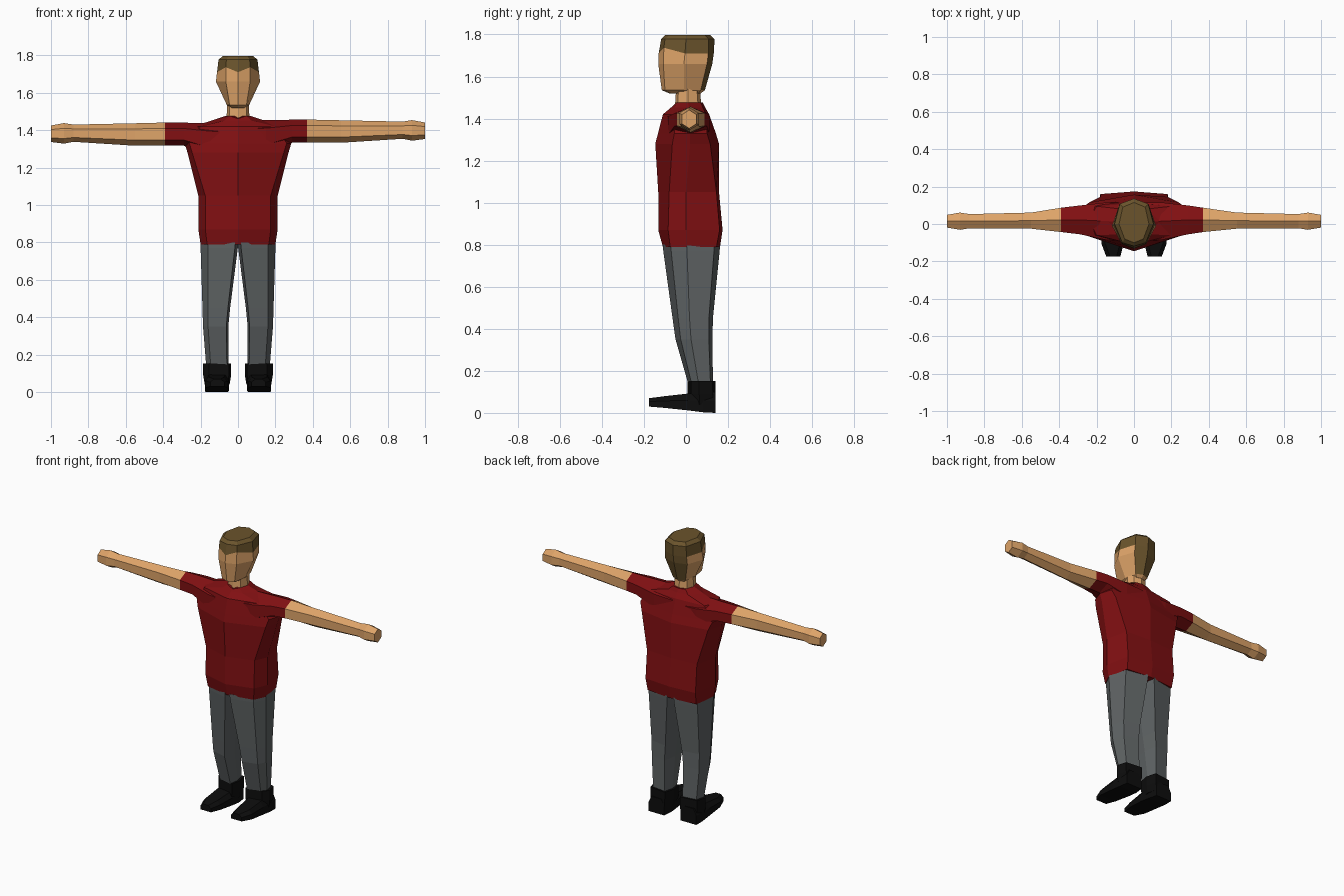
import bpy
import bmesh
from mathutils import Vector

if "Cube" in bpy.data.objects:
    bpy.data.objects.remove(bpy.data.objects["Cube"])


def material(name, rgb):
    mat = bpy.data.materials.new(name)
    mat.use_nodes = True
    mat.diffuse_color = (*rgb, 1)
    mat.node_tree.nodes["Principled BSDF"].inputs["Base Color"].default_value = (*rgb, 1)
    return mat


skin = material("skin", (0.73, 0.37, 0.14))
shirt = material("red shirt", (0.22, 0.005, 0.006))
trouser = material("grey trousers", (0.115, 0.127, 0.13))
hair = material("brown hair", (0.145, 0.088, 0.025))
leather = material("black leather", (0.004, 0.004, 0.004))


def loft(name, rings, mats, rule=None):
    """Skin a closed tube over equally sized rings; rule(face) picks the material."""
    bm = bmesh.new()
    loops = [[bm.verts.new(p) for p in ring] for ring in rings]
    n = len(loops[0])
    for low, high in zip(loops, loops[1:]):
        for i in range(n):
            j = (i + 1) % n
            bm.faces.new((low[i], low[j], high[j], high[i]))
    bm.faces.new(loops[0][::-1])
    bm.faces.new(loops[-1])
    bmesh.ops.recalc_face_normals(bm, faces=bm.faces)
    if rule:
        for face in bm.faces:
            face.material_index = rule(face)
    mesh = bpy.data.meshes.new(name)
    bm.to_mesh(mesh)
    bm.free()
    for mat in mats:
        mesh.materials.append(mat)
    obj = bpy.data.objects.new(name, mesh)
    bpy.context.collection.objects.link(obj)
    return obj


def symmetric(z, half):
    """Ring from a half outline that runs from front centre to back centre."""
    full = half + [(-x, y) for x, y in reversed(half[1:-1])]
    return [Vector((x, y, z)) for x, y in full]


# Shirt body
torso = [
    symmetric(0.79, [(0, -.11), (.165, -.075), (.2, 0), (.175, .145), (0, .162)]),
    symmetric(0.87, [(0, -.132), (.175, -.085), (.212, 0), (.18, .16), (0, .174)]),
    symmetric(1.05, [(0, -.132), (.175, -.08), (.212, 0), (.18, .145), (0, .157)]),
    symmetric(1.28, [(0, -.146), (.245, -.065), (.27, .02), (.24, .115), (0, .157)]),
    symmetric(1.33, [(0, -.133), (.26, -.055), (.285, .02), (.26, .1), (0, .142)]),
    symmetric(1.42, [(0, -.11), (.2, -.06), (.24, .02), (.2, .095), (0, .11)]),
    symmetric(1.452, [(0, -.072), (.07, -.055), (.14, .015), (.07, .08), (0, .092)]),
    symmetric(1.476, [(0, -.055), (.045, -.045), (.068, .01), (.045, .07), (0, .08)]),
]
torso[-1][0].z -= 0.015
loft("shirt_body", torso, [shirt])

# Neck
loft("neck", [
    symmetric(1.42, [(0, -.055), (.045, -.04), (.062, .01), (.045, .06), (0, .075)]),
    symmetric(1.57, [(0, -.045), (.045, -.035), (.058, .01), (.045, .05), (0, .065)]),
], [skin])

# Head with hair coloured over the crown and down the back
head = [
    symmetric(1.52, [(0, -.08), (.03, -.07), (.04, 0), (.03, .06), (0, .07)]),
    symmetric(1.535, [(0, -.115), (.045, -.1), (.06, -.01), (.045, .07), (0, .09)]),
    symmetric(1.66, [(0, -.132), (.065, -.108), (.118, -.01), (.08, .1), (0, .125)]),
    symmetric(1.71, [(0, -.13), (.065, -.105), (.112, -.005), (.078, .106), (0, .132)]),
    symmetric(1.778, [(0, -.118), (.062, -.1), (.104, 0), (.076, .108), (0, .136)]),
    symmetric(1.797, [(0, -.1), (.05, -.08), (.08, 0), (.06, .09), (0, .115)]),
]
for corner in (1, -1):
    head[3][corner].z += 0.027


def hair_rule(face):
    crown = all(v.co.z > 1.7 for v in face.verts)
    nape = all(v.co.y > 0.065 for v in face.verts) and face.calc_center_median().z > 1.54
    return int(crown or nape)


loft("head", head, [skin, hair], hair_rule)


# Arms and sleeves: six-sided tubes with a ridge on top
def arm_ring(x, cy, ry, low, high, side):
    mid, h = (low + high) / 2, (high - low) / 4
    outline = [(0, high), (ry, mid + h), (ry, mid - h), (0, low), (-ry, mid - h), (-ry, mid + h)]
    return [Vector((x * side, cy + y, z + 0.008 * side)) for y, z in outline]


SLEEVE = [(.02, .01, .105, 1.25, 1.448), (.15, .015, .1, 1.27, 1.447),
          (.29, .022, .077, 1.325, 1.448)]
CUFF = (.022, .065, 1.325, 1.449)
FOREARM = [(.55, .018, .043, 1.325, 1.445), (.88, .015, .038, 1.346, 1.438),
           (.93, .015, .046, 1.336, 1.446), (1, .015, .034, 1.345, 1.433)]


# Trouser legs and boots
def leg_ring(z, inner, outer, front, back, side):
    w, d = outer - inner, back - front
    outline = [(.08, 0), (.8, .14), (1, .42), (.88, .9), (.12, 1), (0, .5)]
    return [Vector((side * (inner + w * u), front + d * v, z)) for u, v in outline]


def boot_ring(y, inner, outer, low, high, side):
    b, rise = 0.02, (high - low) * 0.6
    outline = [(inner, low), (outer, low), (outer, low + rise), (outer - b, high),
               (inner + b, high), (inner, low + rise)]
    return [Vector((side * x, y, z)) for x, z in outline]


LEG = [(.14, .05, .17, .01, .128), (.35, .052, .187, -.05, .126),
       (.45, .042, .19, -.064, .128), (.77, .001, .2, -.108, .16), (.8, 0, .2, -.11, .162)]
CUFF_BOOT = [(.04, .045, .178, .012, .14), (.09, .037, .186, .006, .141),
             (.152, .037, .186, .006, .14)]
FOOT = [(-.175, .073, .148, .03, .07), (-.105, .056, .174, .024, .079),
        (.01, .048, .176, .012, .092), (.08, .05, .176, .003, .095), (.14, .06, .172, 0, .1)]

for side, label in ((1, "left"), (-1, "right")):
    hem = (0.38 - 0.01 * side, *CUFF)
    loft(label + "_sleeve", [arm_ring(*r, side) for r in SLEEVE + [hem]], [shirt])
    loft(label + "_arm", [arm_ring(*r, side) for r in [hem] + FOREARM], [skin])
    loft(label + "_trouser_leg", [leg_ring(*r, side) for r in LEG], [trouser])
    loft(label + "_boot_cuff", [leg_ring(*r, side) for r in CUFF_BOOT], [leather])
    loft(label + "_boot_foot", [boot_ring(*r, side) for r in FOOT], [leather])
